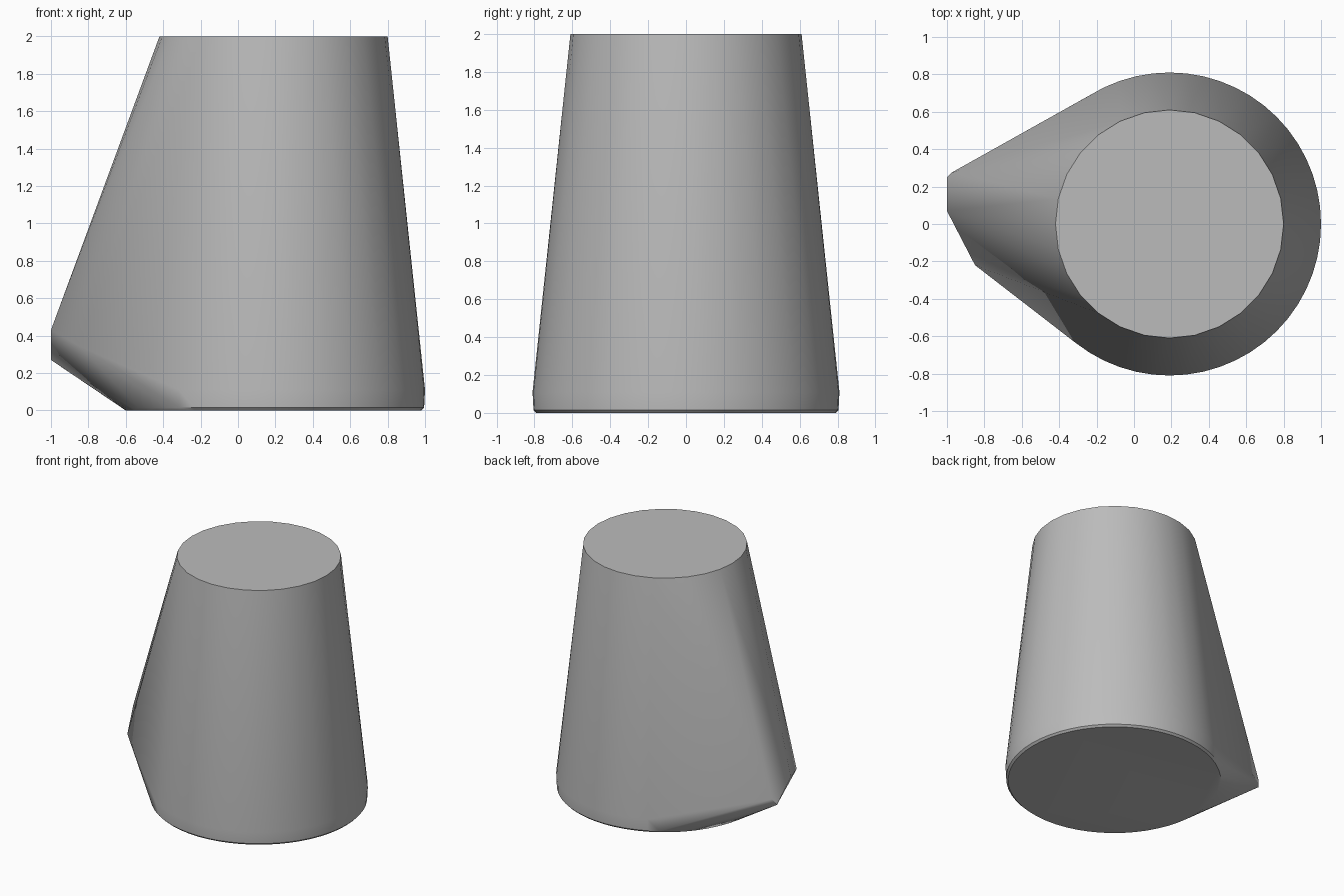
import bpy, bmesh, math

cube = bpy.data.objects.get("Cube")
if cube:
    bpy.data.objects.remove(cube, do_unlink=True)

CENTRE_X = 0.19

# One plain grey
grey = bpy.data.materials.new("light grey")
grey.use_nodes = True
colour = (0.5, 0.5, 0.5, 1)
grey.diffuse_color = colour
grey.node_tree.nodes["Principled BSDF"].inputs["Base Color"].default_value = colour


def ring(bm, radius, z, sides):
    for i in range(sides):
        a = math.tau * i / sides
        bm.verts.new((CENTRE_X + radius * math.cos(a), radius * math.sin(a), z))


# Tapered body: base chamfer, base rim, widest ring and flat top
bm = bmesh.new()
ring(bm, 0.79, 0, 56)
ring(bm, 0.805, 0.015, 56)
ring(bm, 0.81, 0.11, 56)
ring(bm, 0.61, 2, 28)

# Blunt side spout, wrapped together with the body
for corner in [(-1, 0.07, 0.43), (-1, 0.25, 0.27),
               (-0.85, -0.22, 0.345), (-0.975, 0.275, 0.32)]:
    bm.verts.new(corner)
hull = bmesh.ops.convex_hull(bm, input=bm.verts[:])
bmesh.ops.delete(bm, geom=[v for v in bm.verts if not v.link_faces], context='VERTS')
bmesh.ops.dissolve_limit(bm, angle_limit=math.radians(0.5),
                         verts=bm.verts[:], edges=bm.edges[:])
bmesh.ops.recalc_face_normals(bm, faces=bm.faces[:])

mesh = bpy.data.meshes.new("tapered_body")
bm.to_mesh(mesh)
bm.free()
mesh.materials.append(grey)
body = bpy.data.objects.new("tapered_body", mesh)
bpy.context.collection.objects.link(body)

# Soft sides with crisp top and base edges
bpy.ops.object.select_all(action='DESELECT')
body.select_set(True)
bpy.context.view_layer.objects.active = body
bpy.ops.object.shade_smooth_by_angle(angle=math.radians(40))
